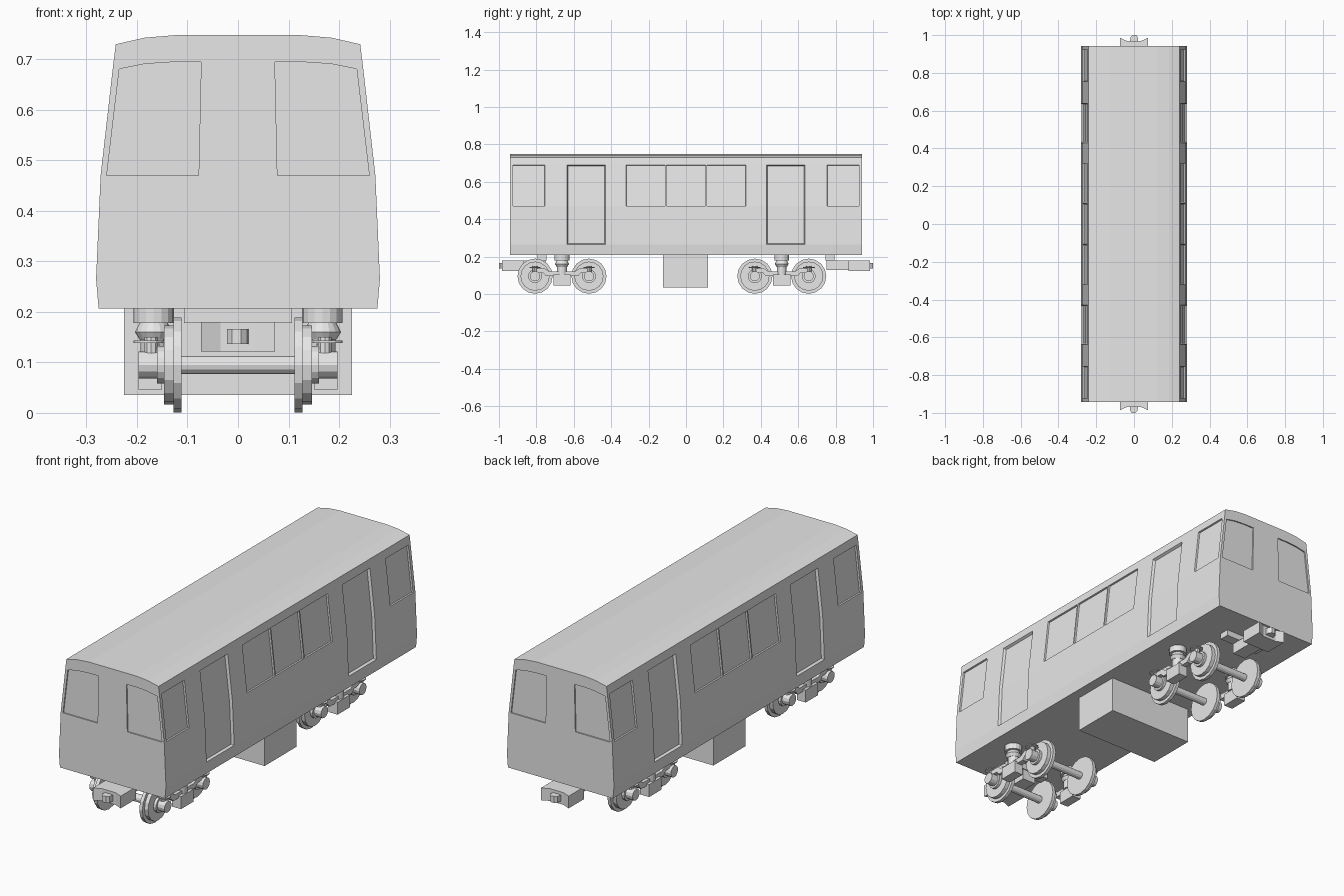
import bpy, bmesh, math
from mathutils import Matrix, Vector

if "Cube" in bpy.data.objects:
    bpy.data.objects.remove(bpy.data.objects["Cube"])

grey = bpy.data.materials.new("plain light grey")
grey.diffuse_color = (0.8, 0.8, 0.8, 1)
grey.use_nodes = True
grey.node_tree.nodes["Principled BSDF"].inputs["Base Color"].default_value = grey.diffuse_color


def finish(name, bm):
    bmesh.ops.recalc_face_normals(bm, faces=bm.faces)
    me = bpy.data.meshes.new(name)
    bm.to_mesh(me)
    bm.free()
    me.materials.append(grey)
    ob = bpy.data.objects.new(name, me)
    bpy.context.collection.objects.link(ob)
    return ob


def box(bm, x0, x1, y0, y1, z0, z1):
    m = Matrix.Translation(((x0 + x1) / 2, (y0 + y1) / 2, (z0 + z1) / 2))
    m = m @ Matrix.Diagonal((abs(x1 - x0), abs(y1 - y0), abs(z1 - z0), 1))
    bmesh.ops.create_cube(bm, size=1, matrix=m)


def cyl(bm, axis, a, b, c1, c2, r, n=16, r2=None):
    """Cylinder from a to b along axis; c1, c2 are the other coordinates."""
    mid = (a + b) / 2
    if axis == 'X':
        m = Matrix.Translation((mid, c1, c2)) @ Matrix.Rotation(math.pi / 2, 4, 'Y')
    else:
        m = Matrix.Translation((c1, c2, mid))
    bmesh.ops.create_cone(bm, cap_ends=True, segments=n, radius1=r,
                          radius2=r if r2 is None else r2, depth=abs(b - a), matrix=m)


def prism(bm, pts, vec):
    """Extrude a closed polygon along vec."""
    f = bm.faces.new([bm.verts.new(p) for p in pts])
    r = bmesh.ops.extrude_face_region(bm, geom=[f])
    bmesh.ops.translate(bm, vec=Vector(vec),
                        verts=[v for v in r['geom'] if isinstance(v, bmesh.types.BMVert)])


# Body shell: cross-section swept along y, with recessed doors and windows
half = [(0.276, 0.207), (0.281, 0.265), (0.272, 0.47), (0.247, 0.69),
        (0.242, 0.73), (0.184, 0.743), (0.123, 0.748)]
prof = half + [(-x, z) for x, z in reversed(half)]
pos = [0.105, 0.112, 0.32, 0.43, 0.637, 0.755, 0.925, 0.942]
ys = sorted([-y for y in pos] + pos)
cols = list(range(len(ys) - 1))
bm = bmesh.new()
rings = [[bm.verts.new((x, y, z)) for x, z in prof] for y in ys]
n = len(prof)
cell = {}
for j in cols:
    for i in range(n):
        k = (i + 1) % n
        cell[i, j] = bm.faces.new((rings[j][i], rings[j][k], rings[j + 1][k], rings[j + 1][i]))
bm.faces.new(rings[0])
bm.faces.new(rings[-1])
bmesh.ops.recalc_face_normals(bm, faces=bm.faces)


def col(y):
    return next(j for j in cols if ys[j] < y < ys[j + 1])


for low, up in ((1, 2), (n - 3, n - 4)):
    for y in (-0.53, 0.53):
        bmesh.ops.inset_region(bm, faces=[cell[low, col(y)], cell[up, col(y)]],
                               thickness=0.005, depth=-0.012, use_even_offset=True)
    for y in (-0.85, -0.2, 0, 0.2, 0.85):
        bmesh.ops.inset_region(bm, faces=[cell[up, col(y)]], thickness=0.001,
                               depth=-0.008, use_even_offset=True)
body = finish("carriage_body", bm)

# End windows: shallow arched-top recesses
win = [(0.078, 0.47), (0.26, 0.47), (0.235, 0.681), (0.185, 0.691), (0.125, 0.695), (0.073, 0.695)]
bm = bmesh.new()
for sx in (-1, 1):
    for sy in (-1, 1):
        prism(bm, [(sx * x, sy * 0.936, z) for x, z in win], (0, sy * 0.03, 0))
cutter = finish("window_cutter", bm)
cutter.hide_render = True
mod = body.modifiers.new("end_windows", 'BOOLEAN')
mod.operation, mod.object, mod.solver = 'DIFFERENCE', cutter, 'EXACT'
bpy.context.view_layer.objects.active = body
bpy.ops.object.modifier_apply(modifier=mod.name)
bpy.data.objects.remove(cutter)

# Equipment box under the floor
bm = bmesh.new()
box(bm, -0.226, 0.226, -0.123, 0.117, 0.035, 0.207)
finish("underfloor_box", bm)

# Bogies
for label, yc in (("front", -0.663), ("rear", 0.512)):
    axles = (yc - 0.144, yc + 0.144)
    zc = 0.095

    # Wheels and axles
    bm = bmesh.new()
    for ya in axles:
        cyl(bm, 'X', -0.12, 0.12, ya, zc, 0.018, 12)
        for s in (-1, 1):
            cyl(bm, 'X', s * 0.112, s * 0.128, ya, zc, 0.094)
            cyl(bm, 'X', s * 0.128, s * 0.147, ya, zc, 0.078)
    finish(label + "_wheelsets", bm)

    # Axle boxes with their small damper caps
    bm = bmesh.new()
    for ya in axles:
        for s in (-1, 1):
            cyl(bm, 'X', s * 0.147, s * 0.16, ya, zc, 0.037)
            cyl(bm, 'X', s * 0.16, s * 0.197, ya, zc, 0.027, 12)
            cyl(bm, 'Z', 0.115, 0.15, s * 0.172, ya, 0.014, 10)
            cyl(bm, 'Z', 0.138, 0.143, s * 0.177, ya, 0.03, 12)
    finish(label + "_axle_boxes", bm)

    # Side frames: dipped bar with a block in the middle
    bar = [(-0.144, 0.115), (-0.10, 0.112), (-0.085, 0.095), (0.085, 0.095), (0.10, 0.112),
           (0.144, 0.115), (0.144, 0.135), (0.095, 0.137), (0.07, 0.12), (-0.07, 0.12),
           (-0.095, 0.137), (-0.144, 0.135)]
    bm = bmesh.new()
    for s in (-1, 1):
        prism(bm, [(s * 0.155, yc + y, z) for y, z in bar], (s * 0.028, 0, 0))
        box(bm, s * 0.15, s * 0.197, yc - 0.046, yc + 0.046, 0.046, 0.105)
    finish(label + "_side_frames", bm)

    # Air springs
    bm = bmesh.new()
    for s in (-1, 1):
        x = s * 0.167
        cyl(bm, 'Z', 0.178, 0.207, x, yc, 0.04)
        cyl(bm, 'Z', 0.16, 0.178, x, yc, 0.037, r2=0.028)
        cyl(bm, 'Z', 0.145, 0.16, x, yc, 0.028, r2=0.037)
        cyl(bm, 'Z', 0.105, 0.145, x, yc, 0.026)
    finish(label + "_air_springs", bm)

# Couplers: hanger, shank, head with notched face and a pointed hook
for label, s in (("front", -1), ("rear", 1)):
    bm = bmesh.new()
    box(bm, -0.107, 0.107, s * 0.746, s * 0.795, 0.178, 0.207)
    box(bm, -0.035, 0.035, s * 0.75, s * 0.89, 0.127, 0.178)
    head = [(-0.073, 0.87), (0.073, 0.87), (0.073, 0.985), (0.035, 0.968), (-0.035, 0.968), (-0.073, 0.985)]
    prism(bm, [(x, s * y, 0.122) for x, y in head], (0, 0, 0.058))
    finish(label + "_coupler", bm)
    bm = bmesh.new()
    hook = [(-0.022, 0.96), (0.022, 0.96), (0.018, 0.99), (0.006, 1.0), (-0.012, 1.0), (-0.022, 0.985)]
    prism(bm, [(-s * x, s * y, 0.136) for x, y in hook], (0, 0, 0.03))
    finish(label + "_coupler_hook", bm)
